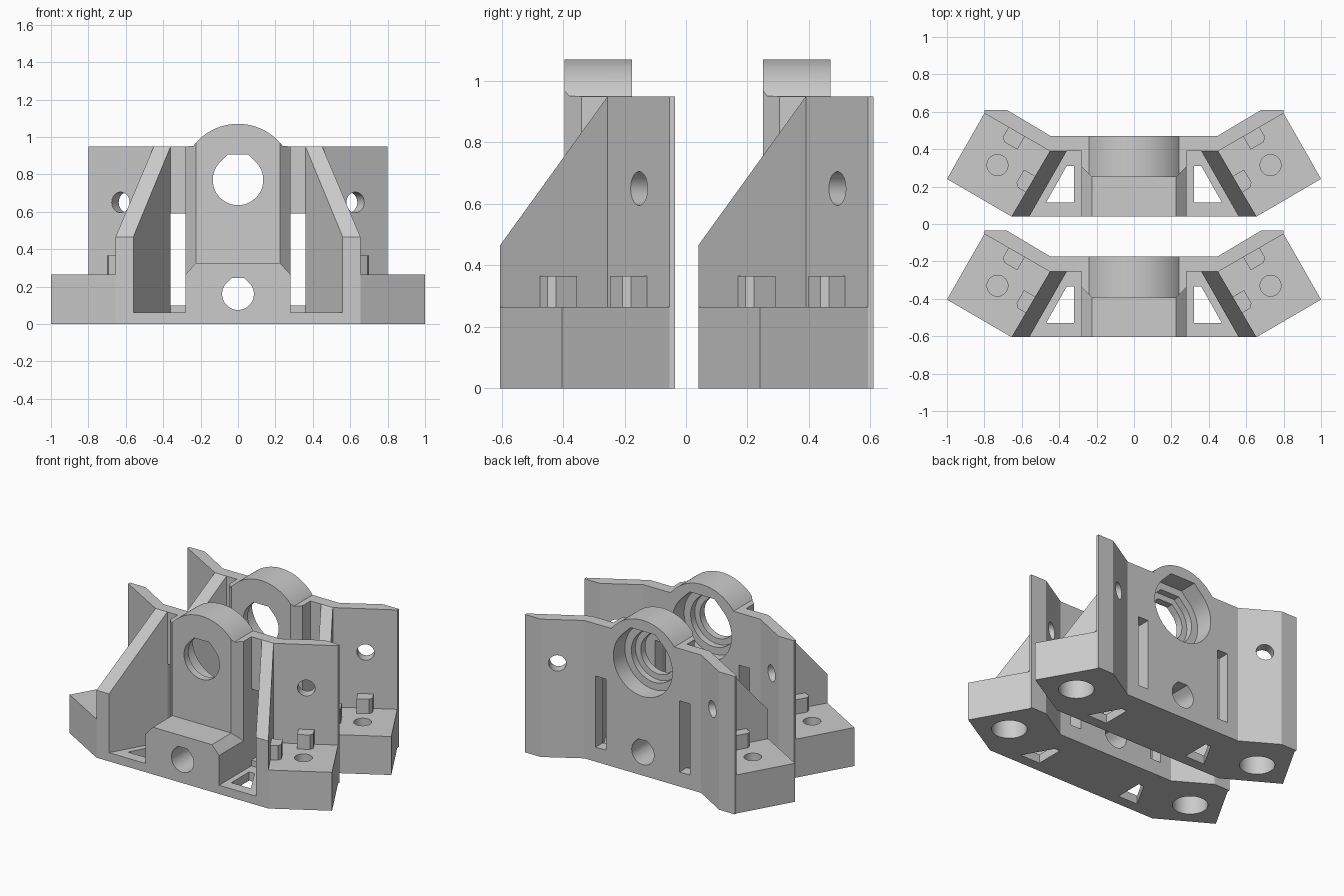
import bpy, bmesh
from math import radians, sin, cos, pi
from mathutils import Matrix

cube = bpy.data.objects.get("Cube")
if cube:
    bpy.data.objects.remove(cube, do_unlink=True)

# One grey plastic for everything
grey = bpy.data.materials.new("grey_plastic")
grey.use_nodes = True
colour = (0.6, 0.6, 0.6, 1)
grey.diffuse_color = colour
grey.node_tree.nodes["Principled BSDF"].inputs["Base Color"].default_value = colour

# Profile in x-z, extruded along -y
FRONT = Matrix(((1, 0, 0, 0), (0, 0, -1, 0), (0, 1, 0, 0), (0, 0, 0, 1)))
WING = Matrix.Translation((0.45, -0.255, 0)) @ Matrix.Rotation(radians(30), 4, 'Z')


def side(s):
    return Matrix.Diagonal((s, 1, 1, 1))


def prism(name, pts, lo, hi, place=Matrix(), tops=None):
    """Extrude a closed outline from lo to hi; tops gives each corner its own height."""
    bm = bmesh.new()
    tops = tops or [hi] * len(pts)
    low = [bm.verts.new((x, y, lo)) for x, y in pts]
    high = [bm.verts.new((p[0], p[1], t)) for p, t in zip(pts, tops)]
    bm.faces.new(low)
    bm.faces.new(high)
    for i in range(len(pts)):
        j = (i + 1) % len(pts)
        bm.faces.new((low[i], low[j], high[j], high[i]))
    bm.transform(place)
    bm.normal_update()
    bmesh.ops.recalc_face_normals(bm, faces=bm.faces)
    if bm.calc_volume(signed=True) < 0:
        bmesh.ops.reverse_faces(bm, faces=bm.faces)
    mesh = bpy.data.meshes.new(name)
    bm.to_mesh(mesh)
    bm.free()
    mesh.materials.append(grey)
    ob = bpy.data.objects.new(name, mesh)
    bpy.context.collection.objects.link(ob)
    return ob


def combine(body, tool, operation):
    """Apply a boolean with a helper solid, then drop the helper."""
    tool.hide_render = True
    mod = body.modifiers.new(operation, 'BOOLEAN')
    mod.operation, mod.solver, mod.object = operation, 'EXACT', tool
    bpy.context.view_layer.objects.active = body
    bpy.ops.object.modifier_apply(modifier=mod.name)
    bpy.data.objects.remove(tool, do_unlink=True)


def symmetric(half):
    return half + [(-x, y) for x, y in reversed(half)]


def circle(cx, cy, r, n=40):
    return [(cx + r * cos(2 * pi * i / n), cy + r * sin(2 * pi * i / n)) for i in range(n)]


def flat_top_hole(cz, r, n=36):
    """Round hole with a flattened, printable roof."""
    arc = [radians(135 + 270 * i / n) for i in range(n + 1)]
    return [(r * cos(a), cz + r * sin(a)) for a in arc] + [(0.414 * r, cz + r), (-0.414 * r, cz + r)]


def peg(x0, x1, y0, y1, c=0.02):
    """Rectangle with its outer front corner cut off."""
    return [(x0, y0), (x1 - c, y0), (x1, y0 + c), (x1, y1), (x0, y1)]


# Back wall with angled wings
body = prism("front_bracket", symmetric([(0.45, -0.255), (0.8, -0.053), (0.8, -0.035),
                                         (0.68, -0.035), (0.445, -0.175)]), 0, 0.95)

# Floor
combine(body, prism("floor", symmetric([(0.655, -0.605), (0.45, -0.255), (0.44, -0.2)]),
                    0, 0.06), 'UNION')

# Shaft pillar: rounded top, chamfered front corners
arc = [radians(37 + 106 * i / 32) for i in range(33)]
profile = [(-0.28, 0), (0.28, 0), (0.28, 0.95)]
profile += [(0.3 * cos(a), 0.77 + 0.3 * sin(a)) for a in arc] + [(-0.28, 0.95)]
pillar = prism("pillar", profile, 0.175, 0.395, FRONT)
combine(pillar, prism("pillar_plan", symmetric([(0.225, -0.395), (0.28, -0.34), (0.28, -0.1)]),
                      -0.1, 1.2), 'INTERSECT')
combine(body, pillar, 'UNION')

# Low block in front of the pillar
combine(body, prism("nose_block", symmetric([(0.28, 0), (0.28, 0.265), (0.225, 0.325)]),
                    0.2, 0.605, FRONT), 'UNION')

for s in (1, -1):
    # Sloping ribs, foot blocks and locating pegs
    combine(body, prism("rib", [(0.36, -0.255), (0.45, -0.255), (0.655, -0.605), (0.56, -0.605)],
                        0, 0, side(s), (0.95, 0.95, 0.465, 0.465)), 'UNION')
    combine(body, prism("foot", [(0.655, -0.605), (1, -0.404), (0.8, -0.053), (0.8, -0.04),
                                 (0.68, -0.04), (0.45, -0.2), (0.45, -0.255)],
                        0, 0.265, side(s)), 'UNION')
    for shape in (peg(0.155, 0.255, -0.08, 0.01), peg(-0.01, 0.07, -0.255, -0.155)):
        combine(body, prism("peg", shape, 0.2, 0.365, side(s) @ WING), 'UNION')

for s in (1, -1):
    # Belt slots, floor windows, wing holes and stepped bolt holes
    combine(body, prism("slot", [(0.28, 0.1), (0.36, 0.1), (0.36, 0.59), (0.28, 0.59)],
                        0.1, 0.26, side(s) @ FRONT), 'DIFFERENCE')
    combine(body, prism("window", [(0.32, -0.53), (0.47, -0.53), (0.36, -0.335), (0.32, -0.335)],
                        -0.1, 0.09, side(s)), 'DIFFERENCE')
    combine(body, prism("wing_hole", circle(0.205, 0.65, 0.055), -0.2, 0.1,
                        side(s) @ WING @ FRONT), 'DIFFERENCE')
    combine(body, prism("bolt_head", circle(0.205, -0.205, 0.11), -0.1, 0.15,
                        side(s) @ WING), 'DIFFERENCE')
    combine(body, prism("bolt_hole", circle(0.205, -0.205, 0.056), 0.16, 0.4,
                        side(s) @ WING), 'DIFFERENCE')

# Stepped bearing seat and lower through hole
for z, r, y_front in ((0.77, 0.225, 0.3), (0.77, 0.175, 0.345), (0.77, 0.135, 0.5), (0.16, 0.085, 0.7)):
    combine(body, prism("bore", flat_top_hole(z, r), 0.1, y_front, FRONT), 'DIFFERENCE')

body.select_set(True)
bpy.context.view_layer.objects.active = body
bpy.ops.object.shade_smooth_by_angle(angle=radians(20))

# Second identical bracket behind the first
rear = body.copy()
rear.name = "rear_bracket"
rear.location.y = 0.645
bpy.context.collection.objects.link(rear)
